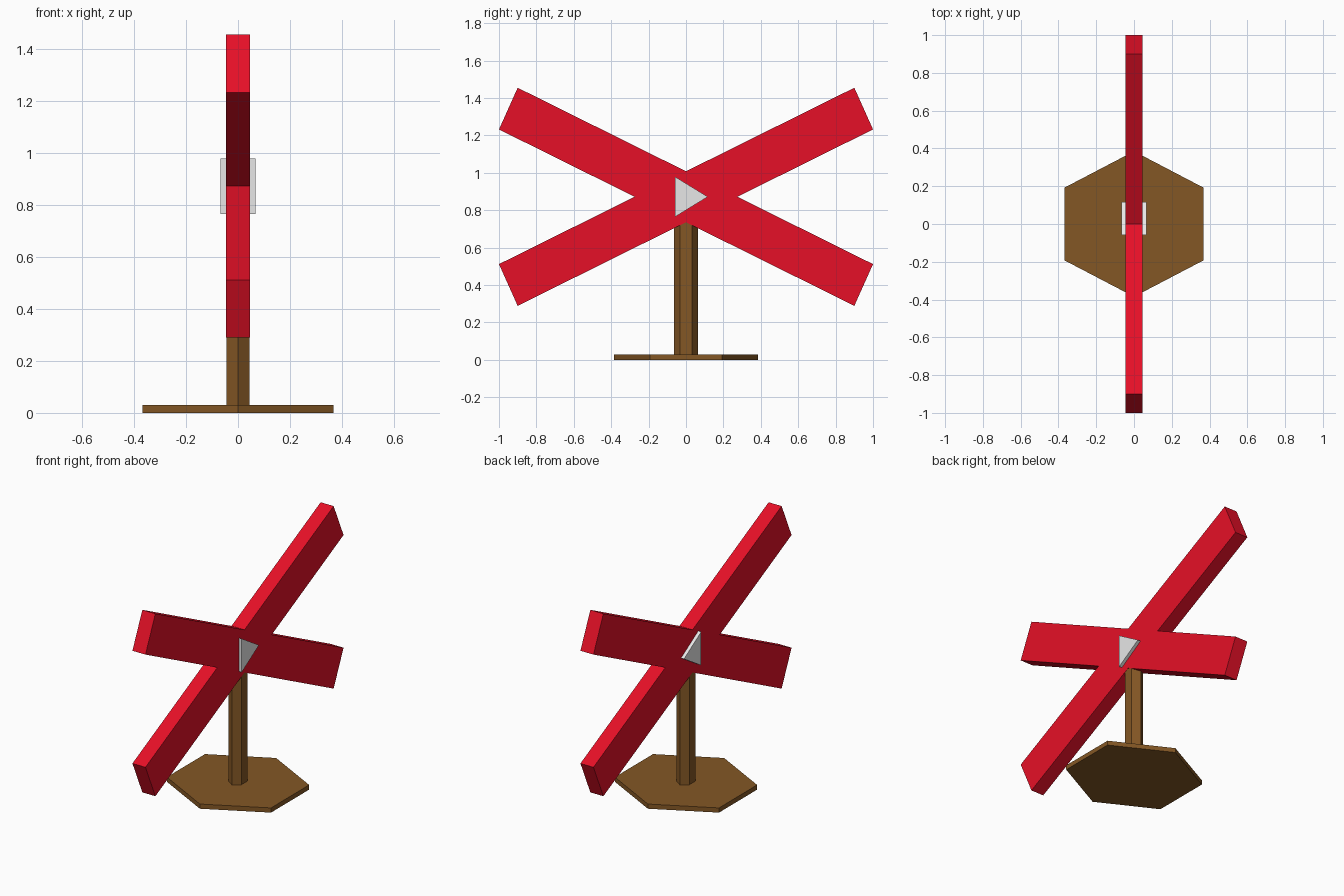
import bpy
import math

cube = bpy.data.objects.get("Cube")
if cube:
    bpy.data.objects.remove(cube, do_unlink=True)


def make_material(name, rgb):
    mat = bpy.data.materials.new(name)
    mat.use_nodes = True
    mat.diffuse_color = (*rgb, 1)
    mat.node_tree.nodes["Principled BSDF"].inputs["Base Color"].default_value = (*rgb, 1)
    return mat


red = make_material("red paint", (0.79, 0.005, 0.02))
brown = make_material("brown wood", (0.23, 0.095, 0.018))
grey = make_material("light grey", (0.8, 0.8, 0.8))


def add_object(name, bottom, top, mat):
    """Join two matching outlines into a closed prism."""
    n = len(bottom)
    faces = [tuple(reversed(range(n))), tuple(range(n, 2 * n))]
    faces += [(i, (i + 1) % n, (i + 1) % n + n, i + n) for i in range(n)]
    mesh = bpy.data.meshes.new(name)
    mesh.from_pydata(bottom + top, [], faces)
    mesh.materials.append(mat)
    obj = bpy.data.objects.new(name, mesh)
    bpy.context.collection.objects.link(obj)
    return obj


def side_prism(name, profile, half_width, mat):
    """Extrude a counter-clockwise (y, z) profile across x."""
    layers = [[(x, y, z) for y, z in profile] for x in (-half_width, half_width)]
    return add_object(name, *layers, mat)


def hex_prism(name, radius_x, radius_y, z0, z1, mat):
    """Upright six-sided prism with points towards front and back."""
    angles = [math.radians(30 + 60 * i) for i in range(6)]
    layers = [[(radius_x * math.cos(a), radius_y * math.sin(a), z) for a in angles]
              for z in (z0, z1)]
    return add_object(name, *layers, mat)


# Stand
hex_prism("base", 0.425, 0.385, 0, 0.03, brown)
hex_prism("post", 0.052, 0.063, 0.03, 0.86, brown)

# Crossed beams, one the mirror of the other
HUB = 0.872
beam = [(-1.0, -0.36), (-0.9, -0.583), (1.0, 0.36), (0.9, 0.583)]
side_prism("rising_beam", [(y, HUB + z) for y, z in beam], 0.046, red)
side_prism("falling_beam", [(-y, HUB + z) for y, z in reversed(beam)], 0.046, red)

# Triangular hub pin
side_prism("hub_pin", [(-0.058, HUB - 0.107), (0.116, HUB), (-0.058, HUB + 0.107)], 0.067, grey)
